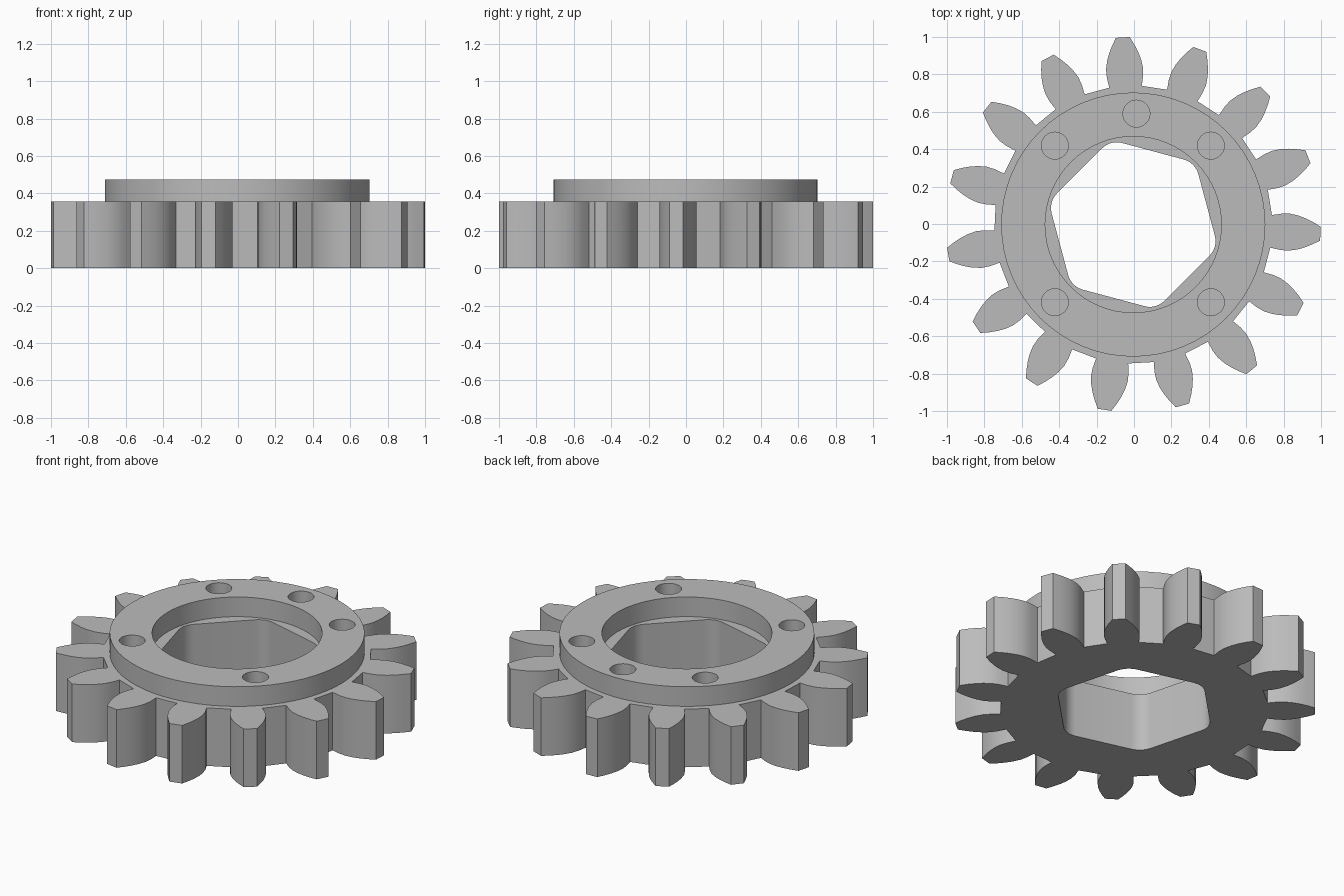
import bpy, bmesh
from math import cos, sin, pi, radians

cube = bpy.data.objects.get("Cube")
if cube:
    bpy.data.objects.remove(cube, do_unlink=True)

CX, CY = -0.004, -0.003
Z_BASE, Z_GEAR, Z_FLANGE = 0.0, 0.355, 0.475
TEETH, FIRST_TOOTH = 15, 93.2


def circle(x, y, r, n):
    return [(x + r * cos(2 * pi * i / n), y + r * sin(2 * pi * i / n)) for i in range(n)]


def gear_outline():
    # half tooth: distance from the centre, half width
    flank = [(0.738, 0.087), (0.79, 0.097), (0.835, 0.099), (0.88, 0.091),
             (0.92, 0.078), (0.96, 0.06), (1.002, 0.037)]
    tooth = [(r, -w) for r, w in flank] + [(r, w) for r, w in reversed(flank)]
    pts = []
    for k in range(TEETH):
        a = radians(FIRST_TOOTH) + 2 * pi * k / TEETH
        pts += [(CX + r * cos(a) - w * sin(a), CY + r * sin(a) + w * cos(a)) for r, w in tooth]
    return pts


def rounded_hexagon(apothem, fillet, turn, steps=6):
    pts = []
    reach = (apothem - fillet) / cos(pi / 6)
    for k in range(6):
        a = radians(turn) + k * pi / 3
        for i in range(steps + 1):
            b = a - pi / 6 + pi / 3 * i / steps
            pts.append((CX + reach * cos(a) + fillet * cos(b),
                        CY + reach * sin(a) + fillet * sin(b)))
    return pts


bm = bmesh.new()


def ring_verts(loop, z):
    return [bm.verts.new((x, y, z)) for x, y in loop]


def cap(z, outer, *holes):
    """Flat face bounded by an outer loop and any inner loops."""
    edges = []
    for loop in (outer, *holes):
        v = ring_verts(loop, z)
        edges += [bm.edges.new((v[i - 1], v[i])) for i in range(len(v))]
    bmesh.ops.triangle_fill(bm, edges=edges, use_beauty=True, normal=(0, 0, 1))


def wall(loop, z0, z1):
    """Upright wall along a closed loop."""
    lo, hi = ring_verts(loop, z0), ring_verts(loop, z1)
    for i in range(len(loop)):
        bm.faces.new((lo[i - 1], lo[i], hi[i], hi[i - 1]))


outline = gear_outline()
hexagon = rounded_hexagon(0.406, 0.11, 45)
rim = circle(CX, CY, 0.706, 64)
bore = circle(CX, CY, 0.471, 64)
pins = [circle(x, y, 0.072, 32) for x, y in
        [(0.013, 0.59), (-0.423, 0.419), (0.411, 0.419), (0.411, -0.418), (-0.423, -0.418)]]

# toothed body with the hexagonal shaft hole
cap(Z_BASE, outline, hexagon)
wall(outline, Z_BASE, Z_GEAR)
wall(hexagon, Z_BASE, Z_GEAR)
cap(Z_GEAR, outline, rim)
cap(Z_GEAR, bore, hexagon)

# raised flange with round bore and blind pin holes
cap(Z_FLANGE, rim, bore, *pins)
for loop in (rim, bore, *pins):
    wall(loop, Z_GEAR, Z_FLANGE)
for loop in pins:
    cap(Z_GEAR, loop)

bmesh.ops.remove_doubles(bm, verts=bm.verts[:], dist=0.0001)
bmesh.ops.recalc_face_normals(bm, faces=bm.faces[:])

mesh = bpy.data.meshes.new("flanged_gear")
bm.to_mesh(mesh)
bm.free()
gear = bpy.data.objects.new("flanged_gear", mesh)
bpy.context.collection.objects.link(gear)

# plain grey metal
grey = bpy.data.materials.new("grey")
grey.use_nodes = True
colour = (0.5, 0.5, 0.5, 1)
grey.diffuse_color = colour
grey.node_tree.nodes["Principled BSDF"].inputs["Base Color"].default_value = colour
mesh.materials.append(grey)

bpy.ops.object.select_all(action='DESELECT')
gear.select_set(True)
bpy.context.view_layer.objects.active = gear
bpy.ops.object.shade_smooth_by_angle(angle=radians(30))
